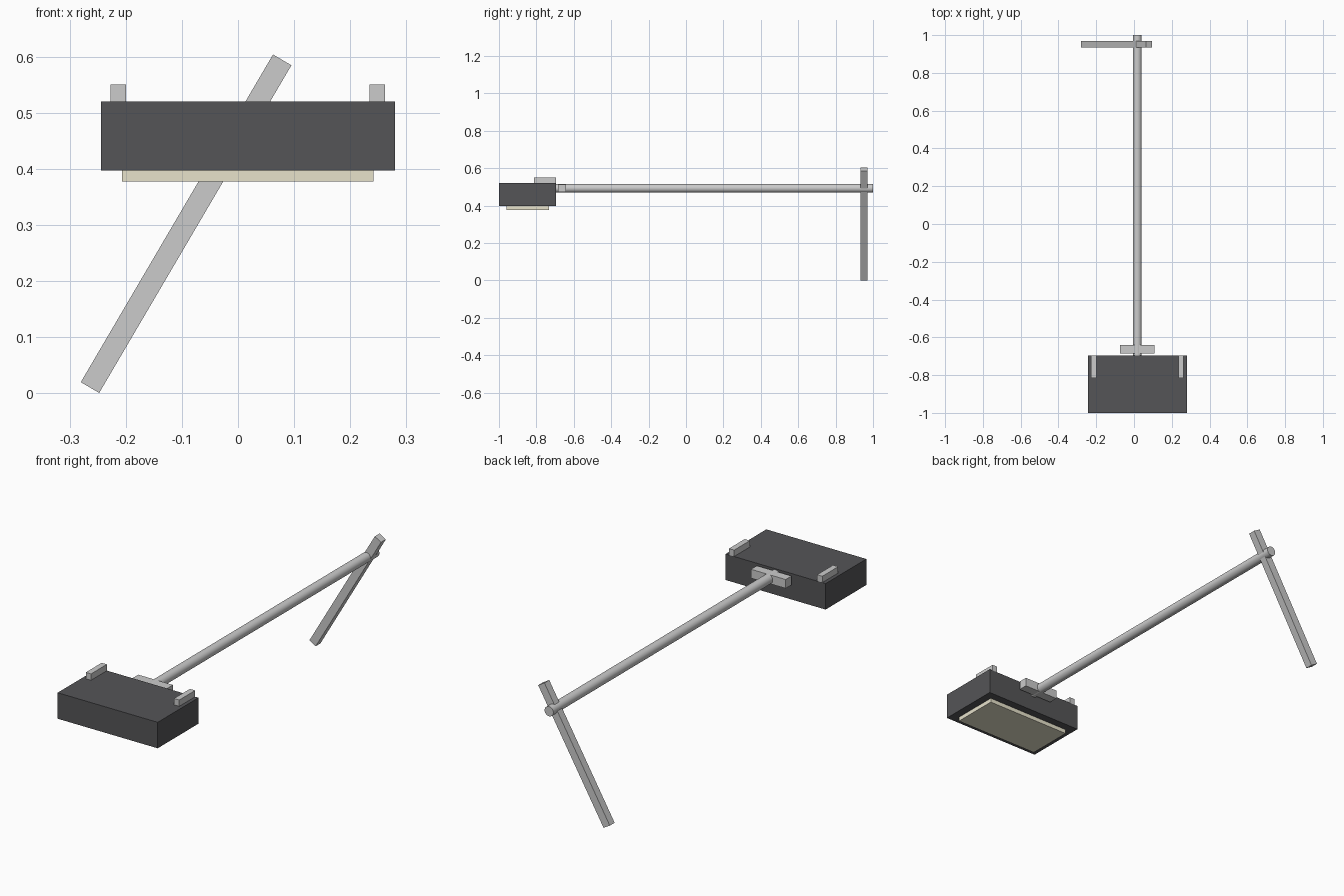
import bpy, math

if "Cube" in bpy.data.objects:
    bpy.data.objects.remove(bpy.data.objects["Cube"])

def material(name, color):
    m = bpy.data.materials.new(name)
    m.diffuse_color = color
    m.use_nodes = True
    m.node_tree.nodes["Principled BSDF"].inputs["Base Color"].default_value = m.diffuse_color
    return m

def box(name, lo, hi, mat=None, tilt=0.0):
    center = [(a + b) / 2 for a, b in zip(lo, hi)]
    bpy.ops.mesh.primitive_cube_add(size=1, location=center, rotation=(0, tilt, 0))
    ob = bpy.context.object
    ob.name = name
    ob.scale = [b - a for a, b in zip(lo, hi)]
    bpy.ops.object.transform_apply(location=False, rotation=False, scale=True)
    if mat:
        ob.data.materials.append(mat)
    return ob

dark = material("dark_housing", (0.09, 0.09, 0.095, 1))
cream = material("cream_lens", (0.8, 0.76, 0.6, 1))
CX = 0.0175   # centre line of lamp and pole

# Lamp head and the light panel beneath it
box("lamp_housing", (CX - 0.262, -1.0, 0.397), (CX + 0.262, -0.695, 0.52), dark)
box("light_panel", (CX - 0.224, -0.96, 0.377), (CX + 0.224, -0.733, 0.40), cream)

# Tabs on the rear top corners
for side, name in ((-1, "left_tab"), (1, "right_tab")):
    x = CX + side * 0.231
    box(name, (x - 0.0137, -0.814, 0.42), (x + 0.0137, -0.6955, 0.55))

# Clamp block behind the head
box("pole_clamp", (CX - 0.091, -0.685, 0.472), (CX + 0.091, -0.641, 0.514))

# Long round pole
y0, y1 = -0.70, 1.0
bpy.ops.mesh.primitive_cylinder_add(vertices=32, radius=0.023, depth=y1 - y0,
                                    location=(CX, (y0 + y1) / 2, 0.4925),
                                    rotation=(math.pi / 2, 0, 0))
bpy.context.object.name = "pole"
bpy.ops.object.shade_smooth_by_angle(angle=math.radians(40))

# Slanted brace at the far end of the pole
sx, sz, half_len, half_w = -0.0925, 0.302, 0.3385, 0.019
box("slanted_brace", (sx - half_w, 0.934, sz - half_len),
    (sx + half_w, 0.970, sz + half_len), tilt=math.radians(30.4))
